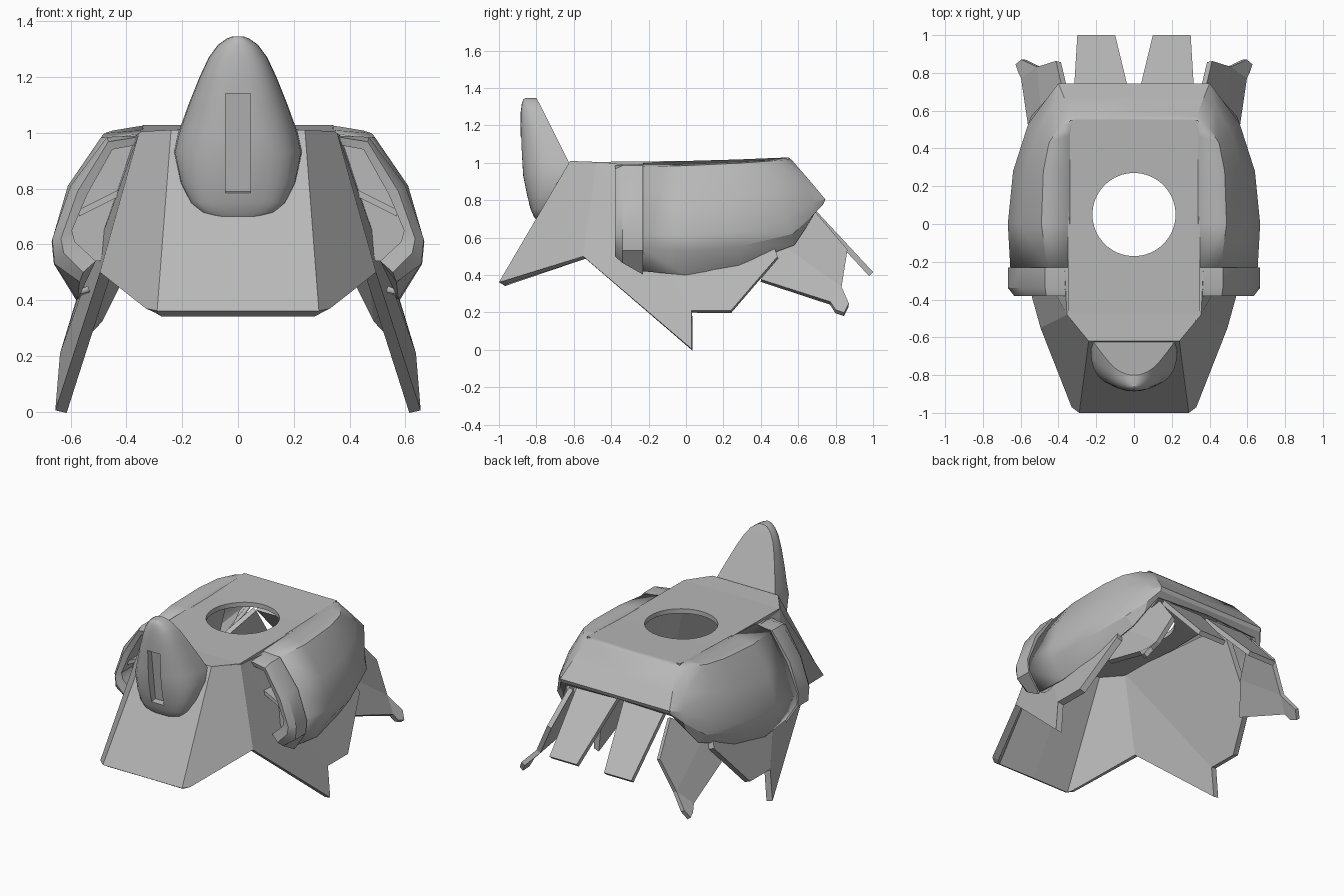
import bpy, bmesh, math
from mathutils import Vector

if "Cube" in bpy.data.objects:
    bpy.data.objects.remove(bpy.data.objects["Cube"])

grey = bpy.data.materials.new("armour_grey")
grey.diffuse_color = (0.48, 0.48, 0.48, 1)
grey.use_nodes = True
grey.node_tree.nodes["Principled BSDF"].inputs["Base Color"].default_value = grey.diffuse_color


def build(name, verts, faces, thick=0.0, mirror=False, offset=0.0, smooth=None, fix=False):
    me = bpy.data.meshes.new(name)
    me.from_pydata([Vector(v) for v in verts], [], faces)
    if fix:
        bm = bmesh.new()
        bm.from_mesh(me)
        bmesh.ops.recalc_face_normals(bm, faces=bm.faces)
        bm.to_mesh(me)
        bm.free()
    me.materials.append(grey)
    ob = bpy.data.objects.new(name, me)
    bpy.context.collection.objects.link(ob)
    if smooth:
        bpy.ops.object.select_all(action='DESELECT')
        ob.select_set(True)
        bpy.context.view_layer.objects.active = ob
        bpy.ops.object.shade_smooth_by_angle(angle=math.radians(smooth))
    if mirror:
        m = ob.modifiers.new("mirror", 'MIRROR')
        m.merge_threshold = 0.002
    if thick:
        s = ob.modifiers.new("solid", 'SOLIDIFY')
        s.thickness, s.offset = thick, offset
    return ob


def grid(rows, closed=False):
    """Quad faces joining equally long rows of points."""
    n = len(rows[0])
    verts = [p for r in rows for p in r]
    faces = []
    for i in range(len(rows) - 1):
        for j in range(n if closed else n - 1):
            k = (j + 1) % n
            faces.append((i * n + j, i * n + k, (i + 1) * n + k, (i + 1) * n + j))
    return verts, faces


def cut(ob, cutter):
    cutter.hide_render = True
    cutter.hide_set(True)
    b = ob.modifiers.new("cut", 'BOOLEAN')
    b.operation, b.object, b.solver = 'DIFFERENCE', cutter, 'EXACT'


# Skirt: sloping front, chamfered corners and pointed side panels
v = [(0, -.62, 1.01), (0, -1, .362), (.29, -1, .362), (.24, -.62, 1.01),
     (.33, -.97, .37), (.495, -.55, .5), (.355, -.48, 1.0),
     (.655, .03, .005), (.638, .03, .21), (.638, .24, .21), (.55, .49, .5), (.51, .46, .58),
     (.40, .42, .96)]
build("skirt_shell", v, [(0, 1, 2, 3), (3, 2, 4, 5, 6), (6, 5, 7, 8), (6, 8, 9, 10, 11, 12)],
      thick=.042, mirror=True, offset=-1)

# Top deck with round neck hole
half = [(.24, -.62, 1.01), (.35, -.48, 1.005), (.35, .2, 1.012), (.34, .55, 1.028)]
rows = [[(-x, y, z), (x, y, z)] for x, y, z in half]
deck = build("top_deck", *grid(rows), thick=.03, offset=-1)
if deck.data.polygons[0].normal.z < 0:
    deck.data.flip_normals()
ring = [[(.22 * math.cos(a * math.tau / 64), .05 + .22 * math.sin(a * math.tau / 64), z)
         for a in range(64)] for z in (.85, 1.2)]
cv, cf = grid(ring, True)
cf += [tuple(range(64)), tuple(range(64, 128))]
cut(deck, build("neck_cutter", cv, cf, fix=True))


# Side pods wrapping round into the back slope; each column runs top to bottom
def section(y, pts):
    return [(x, y, z) for x, z in pts]

pod = [
    section(-.23, [(.34, 1), (.46, .98), (.58, .8), (.655, .62), (.65, .54), (.57, .42), (.53, .43)]),
    section(0, [(.34, 1.01), (.49, .985), (.61, .81), (.668, .61), (.66, .53), (.58, .40), (.54, .42)]),
    section(.28, [(.34, 1.018), (.48, .998), (.58, .82), (.64, .63), (.625, .55), (.555, .45), (.51, .48)]),
    [(.34, .47, 1.026), (.45, .43, 1.008), (.515, .49, .86), (.56, .53, .7), (.545, .57, .62),
     (.495, .58, .56), (.46, .56, .58)],
    [(.33, .53, 1.028), (.39, .52, 1.015), (.43, .62, .89), (.45, .68, .79), (.455, .67, .71),
     (.45, .64, .65), (.42, .62, .66)],
    [(.31, .55, 1.028), (.33, .57, 1.01), (.37, .67, .895), (.40, .745, .805), (.40, .735, .78),
     (.39, .70, .75), (.37, .68, .76)],
    [(0, .55, 1.028), (0, .57, 1.01), (0, .67, .895), (0, .745, .805), (0, .735, .78),
     (0, .71, .765), (0, .69, .77)],
]
build("side_pods", *grid(pod), thick=.022, mirror=True, offset=-1, smooth=28)

# Collars framing the pod mouths
outer = [(.35, .99), (.47, .985), (.6, .81), (.666, .62), (.658, .53), (.575, .403)]
front = [(.36, .985), (.465, .968), (.575, .79), (.635, .62), (.625, .57), (.555, .50)]
inner = [(.37, .955), (.45, .94), (.54, .78), (.595, .65), (.585, .61), (.51, .54)]
loops = [section(-.23, outer), section(-.34, outer[:5] + [(.568, .465)]),
         section(-.38, front), section(-.37, inner), section(-.23, inner)]
cv, cf = grid(loops)
n = len(outer)
for j in range(n - 1):
    cf.append((4 * n + j, 4 * n + j + 1, j + 1, j))
cf += [tuple(i * n for i in range(5)), tuple(i * n + n - 1 for i in range(5))]
build("pod_collars", cv, cf, mirror=True, smooth=35, fix=True)

# Plate and crossbar inside each pod mouth
build("pod_mouth_plates", section(-.25, inner + [(.48, .54), (.38, .9)]),
      [tuple(range(8))], thick=.01, mirror=True)
bar = [(.41, .805), (.41, .78), (.57, .70), (.57, .725)]
bv, bf = grid([section(-.34, bar), section(-.25, bar)], True)
build("pod_mouth_bars", bv, bf + [(0, 1, 2, 3), (4, 5, 6, 7)], mirror=True, fix=True)

# Front crest: rings of (height, half width, back y, front y)
levels = [(.70, .09, -.78, -.805), (.715, .135, -.77, -.815), (.75, .172, -.745, -.83),
          (.82, .207, -.70, -.85), (.93, .23, -.645, -.873), (1.0, .214, -.625, -.878),
          (1.1, .178, -.675, -.883), (1.2, .138, -.725, -.886), (1.27, .105, -.76, -.884),
          (1.315, .072, -.782, -.878), (1.338, .04, -.795, -.87), (1.346, .018, -.80, -.86)]
rows = []
for z, w, yb, yf in levels:
    rows.append([(w * math.copysign(abs(math.cos(a)) ** .8, math.cos(a)),
                  yb + (yf - yb) * math.sin(a) ** .72, z)
                 for a in [max(0, math.pi * i / 14 - 1e-9) for i in range(15)]])
cv, cf = grid(rows, True)
last = len(cv)
cf += [tuple(range(15)), tuple(range(last - 15, last))]
crest = build("front_crest", cv, cf, smooth=35, fix=True)
slot = [(-.95, .77), (-.95, 1.14), (-.845, 1.14), (-.80, .79)]
sv, sf = grid([[(x, y, z) for y, z in slot] for x in (-.045, .045)], True)
cut(crest, build("slot_cutter", sv, sf + [(0, 1, 2, 3), (4, 5, 6, 7)], fix=True))

# Two hanging flaps at the back
build("rear_flaps", [(.02, .66, .76), (.32, .66, .76), (.30, .99, .405), (.10, .99, .405)],
      [(0, 1, 2, 3)], thick=.03, mirror=True)

# Clawed plates at the rear corners
claw = [(.36, .69, .73), (.40, .86, .53), (.50, .83, .33), (.585, .87, .24), (.615, .845, .19),
        (.60, .80, .205), (.585, .77, .25), (.53, .40, .37), (.47, .48, .58)]
build("rear_claws", claw, [(0, 1, 2, 8), (2, 3, 4, 5, 6), (2, 6, 7, 8)], thick=.03, mirror=True)
